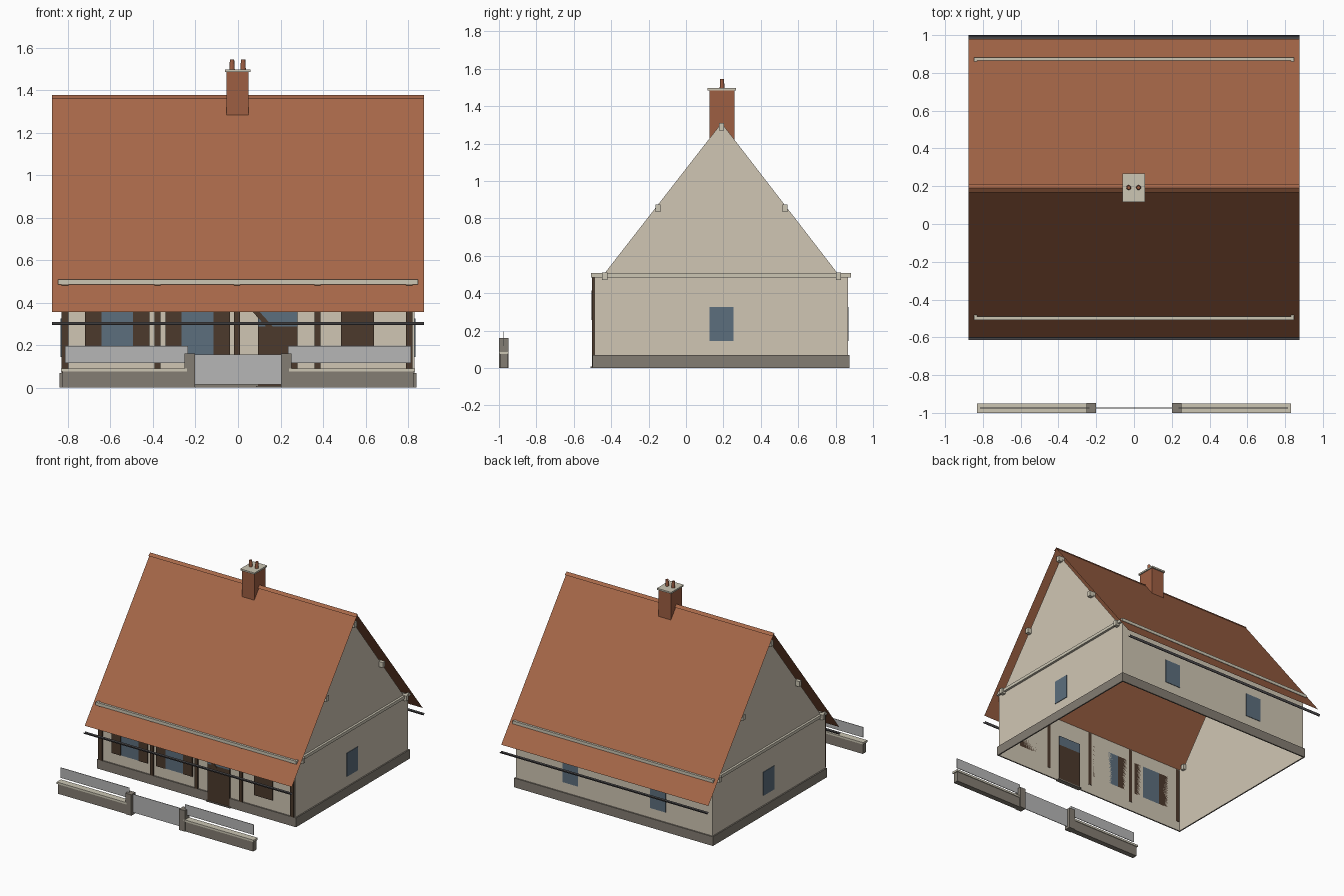
import bpy
import bmesh
import math
from mathutils import Matrix

cube = bpy.data.objects.get("Cube")
if cube:
    bpy.data.objects.remove(cube, do_unlink=True)


def material(name, r, g, b):
    """Flat material from 0-255 display values, stored as linear."""
    col = [((c / 255 + 0.055) / 1.055) ** 2.4 for c in (r, g, b)] + [1]
    m = bpy.data.materials.new(name)
    m.use_nodes = True
    m.diffuse_color = col
    m.node_tree.nodes["Principled BSDF"].inputs["Base Color"].default_value = col
    return m


TILE = material("roof tile", 166, 103, 72)
BRICK = material("chimney brick", 158, 94, 66)
PLASTER = material("cream plaster", 208, 198, 180)
TRIM = material("pale trim", 204, 198, 180)
STONE = material("grey stone", 132, 125, 115)
WOOD = material("dark wood", 76, 58, 44)
GLASS = material("blue glass", 92, 110, 125)
METAL = material("gutter metal", 82, 80, 82)
PANEL = material("fence panel grey", 182, 182, 182)

# Main dimensions
CY = 0.19                      # ridge line
WX, WY0, WY1 = 0.83, -0.49, 0.865
RIDGE, EAVE, ROOF_X, RUN = 1.367, 0.355, 0.875, 0.79


def add(name, bm, mat):
    me = bpy.data.meshes.new(name)
    bm.to_mesh(me)
    bm.free()
    me.materials.append(mat)
    ob = bpy.data.objects.new(name, me)
    bpy.context.collection.objects.link(ob)
    return ob


def box(name, x, y, z, mat):
    """Box from (min, max) pairs."""
    bm = bmesh.new()
    size = [p[1] - p[0] for p in (x, y, z)]
    mid = [(p[1] + p[0]) / 2 for p in (x, y, z)]
    bmesh.ops.create_cube(bm, size=1, matrix=Matrix.Translation(mid) @ Matrix.Diagonal((*size, 1)))
    return add(name, bm, mat)


def sheet(name, profile, half, mat):
    """Sweep an open y-z profile along x."""
    bm = bmesh.new()
    rows = [[bm.verts.new((s * half, y, z)) for y, z in profile] for s in (-1, 1)]
    for i in range(len(profile) - 1):
        bm.faces.new((rows[0][i], rows[1][i], rows[1][i + 1], rows[0][i + 1]))
    return add(name, bm, mat)


def ring(name, out, z0, z1, mat):
    """Rectangular frame hugging the outside of the walls."""
    bm = bmesh.new()
    loops = []
    for o, z in ((0, z0), (out, z0), (out, z1), (0, z1)):
        loops.append([bm.verts.new(p) for p in (
            (-WX - o, WY0 - o, z), (WX + o, WY0 - o, z),
            (WX + o, WY1 + o, z), (-WX - o, WY1 + o, z))])
    for k in range(3):
        a, b = loops[k], loops[k + 1]
        for i in range(4):
            j = (i + 1) % 4
            bm.faces.new((a[i], a[j], b[j], b[i]))
    bmesh.ops.recalc_face_normals(bm, faces=bm.faces)
    return add(name, bm, mat)


# Walls: open shell with gable ends
bm = bmesh.new()
ends = []
for s in (-1, 1):
    ends.append([bm.verts.new((s * WX, y, z)) for y, z in (
        (WY0, 0), (WY0, 0.495), (-0.44, 0.5), (CY, 1.31),
        (0.815, 0.5), (WY1, 0.495), (WY1, 0))])
    bm.faces.new(ends[-1] if s < 0 else ends[-1][::-1])
for i in (0, 5):
    bm.faces.new((ends[0][i], ends[1][i], ends[1][i + 1], ends[0][i + 1]))
bmesh.ops.recalc_face_normals(bm, faces=bm.faces)
add("walls", bm, PLASTER)
ring("plinth", 0.01, 0, 0.07, STONE)
ring("cornice_band", 0.017, 0.485, 0.508, TRIM)

# Roof and ridge cap
sheet("roof", [(CY - RUN, EAVE), (CY, RIDGE), (CY + RUN, EAVE)], ROOF_X, TILE)
sheet("ridge_cap", [(CY - 0.023, 1.359), (CY, 1.376), (CY + 0.023, 1.359)], ROOF_X, TILE)

# Half-round gutters
for name, gy in (("front_gutter", CY - RUN - 0.004), ("back_gutter", CY + RUN + 0.01)):
    arc = [math.pi * (1 + i / 6) for i in range(7)]
    sheet(name, [(gy + 0.01 * math.cos(a), 0.309 + 0.014 * math.sin(a)) for a in arc], ROOF_X, METAL)

# Purlin ends at both gables
for s, side in ((1, "left"), (-1, "right")):
    for y, z in ((-0.435, 0.49), (-0.15, 0.855), (CY, 1.29), (0.53, 0.855), (0.815, 0.49)):
        box(f"{side}_purlin_end", sorted((s * 0.81, s * 0.862)),
            (y - 0.014, y + 0.014), (z - 0.02, z + 0.02), TRIM)

# Chimney, open at the bottom
shaft = box("chimney", (-0.053, 0.05), (0.125, 0.258), (1.21, 1.487), BRICK)
bm = bmesh.new()
bm.from_mesh(shaft.data)
bmesh.ops.delete(bm, geom=[f for f in bm.faces if f.normal.z < -0.5], context="FACES")
bm.to_mesh(shaft.data)
bm.free()
box("chimney_cap", (-0.062, 0.058), (0.116, 0.268), (1.485, 1.497), TRIM)
for x in (-0.028, 0.024):
    bm = bmesh.new()
    bmesh.ops.create_cone(bm, cap_ends=True, segments=12, radius1=0.013, radius2=0.01, depth=0.05,
                          matrix=Matrix.Translation((x, 0.193, 1.52)))
    add("chimney_pot", bm, BRICK)

# Gable and back windows
WIN_Z = (0.145, 0.325)
for s, side in ((1, "left"), (-1, "right")):
    box(f"{side}_gable_window", sorted((s * WX, s * (WX + 0.004))), (0.125, 0.255), WIN_Z, GLASS)
    box(f"back_{side}_window", (s * 0.37 - 0.065, s * 0.37 + 0.065), (WY1, WY1 + 0.004), WIN_Z, GLASS)

# Front timber posts and brace
for x0, x1 in ((-0.83, -0.797), (-0.392, -0.365), (-0.018, 0.01), (0.36, 0.387), (0.79, 0.82)):
    box("front_post", (x0, x1), (WY0 - 0.012, WY0 + 0.002), (0.07, 0.49), WOOD)
brace = box("front_brace", (-0.095, 0.095), (-0.012, 0), (-0.012, 0.012), WOOD)
brace.location = (0.105, WY0 - 0.004, 0.335)
brace.rotation_euler.y = math.radians(48)

# Front windows with open shutters, and one closed shutter
front = (WY0 - 0.005, WY0)
for x in (-0.568, -0.19):
    box("front_window", (x - 0.075, x + 0.075), front, (0.15, 0.4), GLASS)
    for s in (-1, 1):
        box("shutter", sorted((x + s * 0.075, x + s * 0.152)), (WY0 - 0.009, WY0), (0.15, 0.4), WOOD)
box("closed_shutter", (0.485, 0.64), (WY0 - 0.009, WY0), (0.15, 0.4), WOOD)

# Door, passing through the wall, with a transom light and step
door_y = (WY0 - 0.012, WY0 + 0.008)
box("door", (0.095, 0.28), door_y, (0.008, 0.287), WOOD)
box("transom", (0.095, 0.28), door_y, (0.287, 0.36), GLASS)
box("door_step", (0.085, 0.29), (WY0 - 0.02, WY0 + 0.015), (0, 0.008), STONE)

# Garden wall with coping, panels, gate pillars and gate
for s, side in ((1, "left"), (-1, "right")):
    box(f"{side}_garden_wall", sorted((s * 0.24, s * 0.825)), (-0.995, -0.955), (0, 0.075), STONE)
    box(f"{side}_coping", sorted((s * 0.24, s * 0.832)), (-1, -0.95), (0.075, 0.09), TRIM)
    box(f"{side}_fence_panel", sorted((s * 0.235, s * 0.815)), (-0.976, -0.972), (0.117, 0.195), PANEL)
    box(f"{side}_gate_pillar", sorted((s * 0.202, s * 0.252)), (-1, -0.948), (0, 0.16), STONE)
box("gate", (-0.204, 0.204), (-0.976, -0.972), (0.016, 0.155), PANEL)
